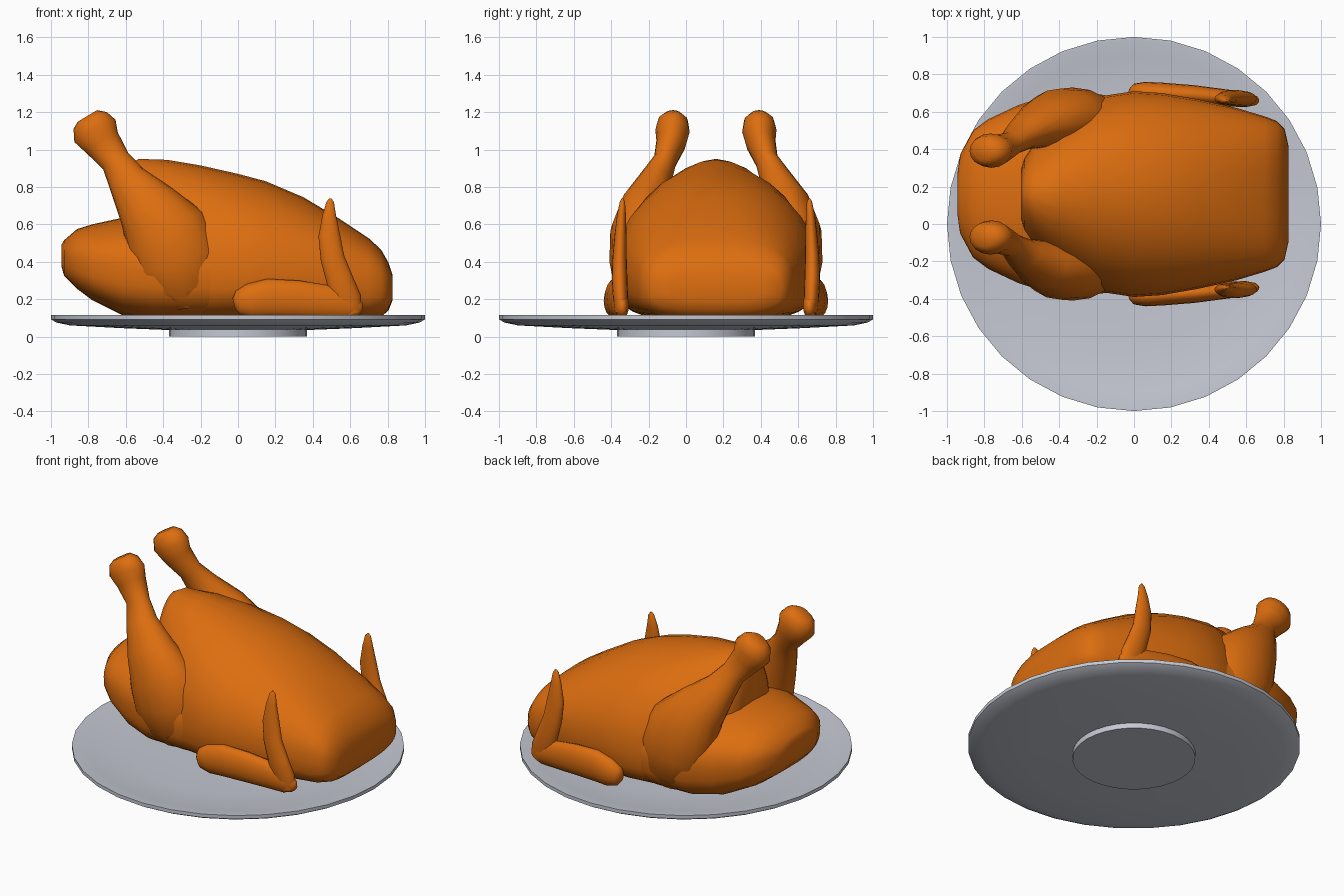
import bpy, bmesh, math
from mathutils import Vector

CY = 0.16  # the bird's own centre line


def material(name, rgb):
    m = bpy.data.materials.new(name)
    m.diffuse_color = (*rgb, 1)
    return m


ROAST = material("roast_orange", (0.72, 0.155, 0.005))
GREY = material("plate_grey", (0.56, 0.58, 0.65))


def skin(name, rings, mat, angle=40):
    """Bridge a list of equal-sized point rings and cap both ends."""
    bm = bmesh.new()
    loops = [[bm.verts.new(p) for p in r] for r in rings]
    n = len(loops[0])
    for a, b in zip(loops, loops[1:]):
        for i in range(n):
            j = (i + 1) % n
            bm.faces.new((a[i], a[j], b[j], b[i]))
    bm.faces.new(loops[0])
    bm.faces.new(loops[-1])
    bmesh.ops.recalc_face_normals(bm, faces=bm.faces)
    me = bpy.data.meshes.new(name)
    bm.to_mesh(me)
    bm.free()
    me.materials.append(mat)
    ob = bpy.data.objects.new(name, me)
    bpy.context.collection.objects.link(ob)
    bpy.ops.object.select_all(action='DESELECT')
    ob.select_set(True)
    bpy.context.view_layer.objects.active = ob
    bpy.ops.object.shade_smooth_by_angle(angle=math.radians(angle))
    return ob


def power(v, n):
    return math.copysign(abs(v) ** (2 / n), v)


def body(name, stations, sides=32):
    """Loft along x: (x, half width, top, bottom, widest z, top squareness)."""
    rings = []
    for x, w, top, bot, zc, n in stations:
        ring = []
        for i in range(sides):
            a = 2 * math.pi * i / sides
            c, s = math.cos(a), math.sin(a)
            e, h = (n, top - zc) if s >= 0 else (3.2, zc - bot)
            ring.append((x, CY + w * power(c, e), zc + h * power(s, e)))
        rings.append(ring)
    return skin(name, rings, ROAST, 50)


def limb(name, path, side, sides=16):
    """Tube: (x, offset from centre line, z, radius in side view, thickness)."""
    pts = [Vector((p[0], CY + side * p[1], p[2])) for p in path]
    rings = []
    for k, p in enumerate(path):
        t = (pts[min(k + 1, len(pts) - 1)] - pts[max(k - 1, 0)]).normalized()
        lat = Vector((0, 1, 0))
        lat = (lat - t * lat.dot(t)).normalized()
        nor = t.cross(lat)
        rings.append([pts[k] + nor * p[3] * math.cos(a) + lat * p[4] * math.sin(a)
                      for a in (2 * math.pi * i / sides for i in range(sides))])
    return skin(name, rings, ROAST, 60)


# Plate: one lathed profile with a foot disc and a shallow dish
profile = [(0.37, 0), (0.37, 0.035), (0.62, 0.045), (0.9, 0.06), (0.97, 0.075), (1, 0.092),
           (1, 0.115), (0.985, 0.115), (0.9, 0.098), (0.64, 0.08), (0.3, 0.078)]
skin("plate", [[(r * math.cos(math.pi * i / 16), r * math.sin(math.pi * i / 16), z)
                for i in range(32)] for r, z in profile], GREY, 30)

# Breast: tall at the back, sloping down to the blunt neck end
body("breast", [
    (-0.605, 0.13, 0.86, 0.30, 0.55, 2), (-0.585, 0.20, 0.92, 0.20, 0.50, 2),
    (-0.53, 0.29, 0.95, 0.12, 0.42, 2), (-0.38, 0.42, 0.945, 0.08, 0.36, 2),
    (-0.2, 0.52, 0.915, 0.08, 0.35, 2), (0, 0.55, 0.87, 0.08, 0.35, 2),
    (0.15, 0.54, 0.83, 0.08, 0.35, 2), (0.35, 0.505, 0.745, 0.08, 0.33, 2.1),
    (0.55, 0.46, 0.625, 0.08, 0.31, 2.3), (0.7, 0.415, 0.525, 0.085, 0.28, 2.7),
    (0.765, 0.39, 0.465, 0.105, 0.27, 2.9), (0.805, 0.35, 0.395, 0.14, 0.26, 3),
    (0.825, 0.26, 0.335, 0.19, 0.26, 3)])

# Tail end: rounded lower body showing behind the breast
body("tail_end", [
    (-0.945, 0.10, 0.49, 0.38, 0.44, 2), (-0.93, 0.21, 0.515, 0.325, 0.43, 2),
    (-0.86, 0.34, 0.575, 0.255, 0.41, 2.2), (-0.78, 0.40, 0.60, 0.195, 0.39, 2.2),
    (-0.62, 0.475, 0.635, 0.115, 0.37, 2.2), (-0.45, 0.53, 0.64, 0.085, 0.36, 2.2),
    (-0.2, 0.535, 0.63, 0.085, 0.35, 2.2), (0.05, 0.50, 0.6, 0.085, 0.35, 2.2)])

LEG = [(-0.805, 0.23, 1.18, 0.06, 0.05), (-0.79, 0.23, 1.155, 0.10, 0.08),
       (-0.765, 0.232, 1.10, 0.125, 0.092), (-0.725, 0.24, 1.035, 0.10, 0.08),
       (-0.655, 0.272, 0.94, 0.08, 0.062), (-0.595, 0.32, 0.84, 0.105, 0.085),
       (-0.49, 0.375, 0.70, 0.165, 0.13), (-0.385, 0.40, 0.555, 0.23, 0.165),
       (-0.33, 0.40, 0.41, 0.25, 0.17), (-0.29, 0.38, 0.27, 0.21, 0.16),
       (-0.27, 0.36, 0.17, 0.12, 0.10)]
FORE = [(-0.022, 0.545, 0.175, 0.03, 0.02), (0.0, 0.545, 0.18, 0.065, 0.045),
        (0.06, 0.545, 0.19, 0.092, 0.055), (0.16, 0.54, 0.205, 0.104, 0.055),
        (0.32, 0.53, 0.2, 0.1, 0.052), (0.48, 0.515, 0.185, 0.09, 0.046),
        (0.6, 0.505, 0.165, 0.075, 0.04), (0.65, 0.50, 0.145, 0.04, 0.025),
        (0.665, 0.50, 0.14, 0.015, 0.01)]
TIP = [(0.6, 0.505, 0.12, 0.06, 0.03), (0.58, 0.51, 0.2, 0.08, 0.04),
       (0.545, 0.515, 0.3, 0.072, 0.042), (0.505, 0.515, 0.42, 0.064, 0.038),
       (0.488, 0.51, 0.54, 0.058, 0.032), (0.488, 0.505, 0.65, 0.036, 0.024),
       (0.493, 0.50, 0.72, 0.02, 0.014), (0.494, 0.50, 0.738, 0.006, 0.005)]

# Drumsticks and folded wings on both sides
for side, tag in ((-1, "front"), (1, "back")):
    limb(tag + "_drumstick", LEG, side)
    limb(tag + "_wing_forearm", FORE, side)
    limb(tag + "_wing_tip", TIP, side)
